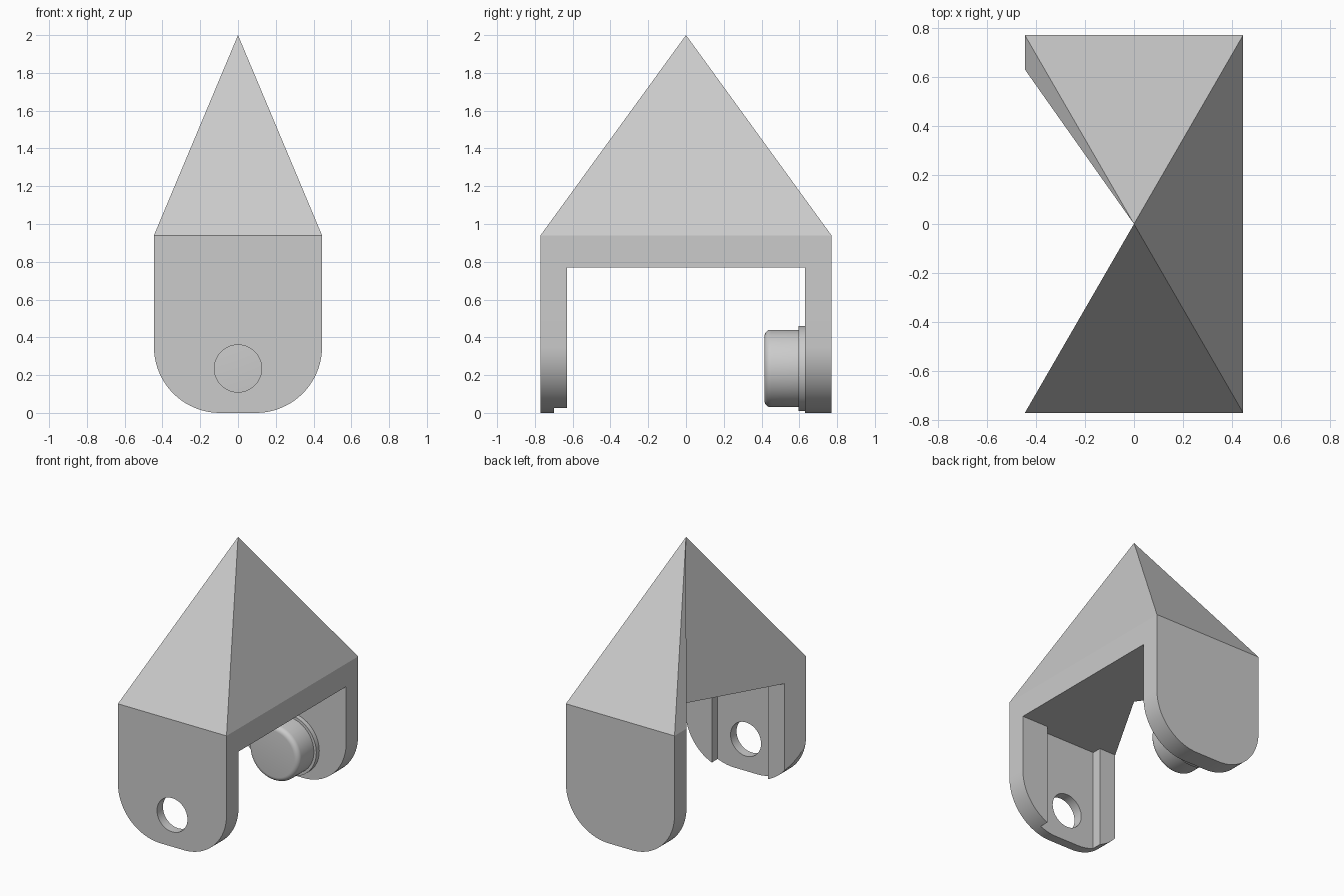
import bpy, bmesh
from math import sin, cos, pi, radians
from mathutils import Vector, Matrix

if "Cube" in bpy.data.objects:
    bpy.data.objects.remove(bpy.data.objects["Cube"], do_unlink=True)

HW, HD = 0.445, 0.77          # half width and half depth
INNER, UNDER, EAVE, TOP = 0.63, 0.77, 0.94, 2.0
PIN_Z = 0.235

grey = bpy.data.materials.new("plain_grey")
grey.use_nodes = True
colour = (0.6, 0.6, 0.6, 1)
grey.diffuse_color = colour
grey.node_tree.nodes["Principled BSDF"].inputs["Base Color"].default_value = colour


def make(name, bm, smooth=False):
    bmesh.ops.recalc_face_normals(bm, faces=bm.faces)
    mesh = bpy.data.meshes.new(name)
    bm.to_mesh(mesh)
    bm.free()
    ob = bpy.data.objects.new(name, mesh)
    bpy.context.collection.objects.link(ob)
    mesh.materials.append(grey)
    if smooth:
        activate(ob)
        bpy.ops.object.shade_smooth_by_angle(angle=radians(30))
    return ob


def activate(ob):
    bpy.ops.object.select_all(action="DESELECT")
    ob.select_set(True)
    bpy.context.view_layer.objects.active = ob


def cut(ob, cutter):
    activate(ob)
    mod = ob.modifiers.new("cut", "BOOLEAN")
    mod.operation, mod.solver, mod.object = "DIFFERENCE", "EXACT", cutter
    bpy.ops.object.modifier_apply(modifier=mod.name)
    bpy.data.objects.remove(cutter, do_unlink=True)


def leg_solid(y0, y1):
    # Plate with two large rounded bottom corners, extruded along y
    r, n = 0.35, 20
    right = [(HW - r + r * sin(t), r - r * cos(t))
             for t in (pi / 2 * i / n for i in range(n + 1))]
    outline = right + [(HW, UNDER)]
    outline += [(-x, z) for x, z in reversed(outline)]
    bm = bmesh.new()
    face = bm.faces.new([bm.verts.new((x, y0, z)) for x, z in outline])
    ext = bmesh.ops.extrude_face_region(bm, geom=[face])
    bmesh.ops.translate(bm, vec=(0, y1 - y0, 0),
                        verts=[v for v in ext["geom"] if isinstance(v, bmesh.types.BMVert)])
    bmesh.ops.recalc_face_normals(bm, faces=bm.faces)
    return bm


# Pointed roof with a wedge missing from its right side
plan = [(0, 0), (-HW, -HD), (HW, -HD), (HW, HD), (-HW, HD), (-HW, INNER)]
bm = bmesh.new()
low = [bm.verts.new((x, y, UNDER)) for x, y in plan]
high = [bm.verts.new((x, y, EAVE)) for x, y in plan]
apex = bm.verts.new((0, 0, TOP))
bm.faces.new(low)
for i in range(len(plan)):
    j = (i + 1) % len(plan)
    bm.faces.new((low[i], low[j], high[j], high[i]))
    bm.faces.new((high[i], high[j], apex))
make("pointed_roof", bm)

# Back leg
make("back_leg", leg_solid(INNER, HD), smooth=True)

# Front leg, trimmed by the same wedge, with an inner slot and a pin hole
bm = leg_solid(-HD, -INNER)
trim = bmesh.ops.bisect_plane(bm, geom=bm.verts[:] + bm.edges[:] + bm.faces[:], dist=1e-4,
                              plane_co=(0, 0, 0), plane_no=Vector((-HD, HW, 0)).normalized(),
                              clear_outer=True)
bmesh.ops.holes_fill(bm, edges=[e for e in bm.edges if e.is_boundary], sides=0)
front_leg = make("front_leg", bm)

bm = bmesh.new()
bmesh.ops.create_cube(bm, size=1, matrix=Matrix.Translation((0, -0.5, 0.4))
                      @ Matrix.Diagonal((0.46, 0.4, 1.2, 1)))
cut(front_leg, make("slot_cutter", bm))

bm = bmesh.new()
bmesh.ops.create_cone(bm, cap_ends=True, segments=48, radius1=0.125, radius2=0.125, depth=0.4,
                      matrix=Matrix.Translation((0, -0.7, PIN_Z)) @ Matrix.Rotation(pi / 2, 4, "X"))
cut(front_leg, make("hole_cutter", bm))
activate(front_leg)
bpy.ops.object.shade_smooth_by_angle(angle=radians(30))

# Pin with a collar, lathed about the y axis
r, f = 0.205, 0.035
profile = [(0, 0.415)]
profile += [(r - f + f * sin(t), 0.415 + f - f * cos(t)) for t in (pi / 12 * i for i in range(7))]
profile += [(r, 0.595), (0.225, 0.595), (0.225, INNER), (0, INNER)]
bm = bmesh.new()
verts = [bm.verts.new((x, y, PIN_Z)) for x, y in profile]
edges = [bm.edges.new(pair) for pair in zip(verts, verts[1:])]
bmesh.ops.spin(bm, geom=verts + edges, cent=(0, 0, PIN_Z), axis=(0, 1, 0),
               angle=2 * pi, steps=64)
bmesh.ops.remove_doubles(bm, verts=bm.verts, dist=1e-4)
make("pin", bm, smooth=True)
